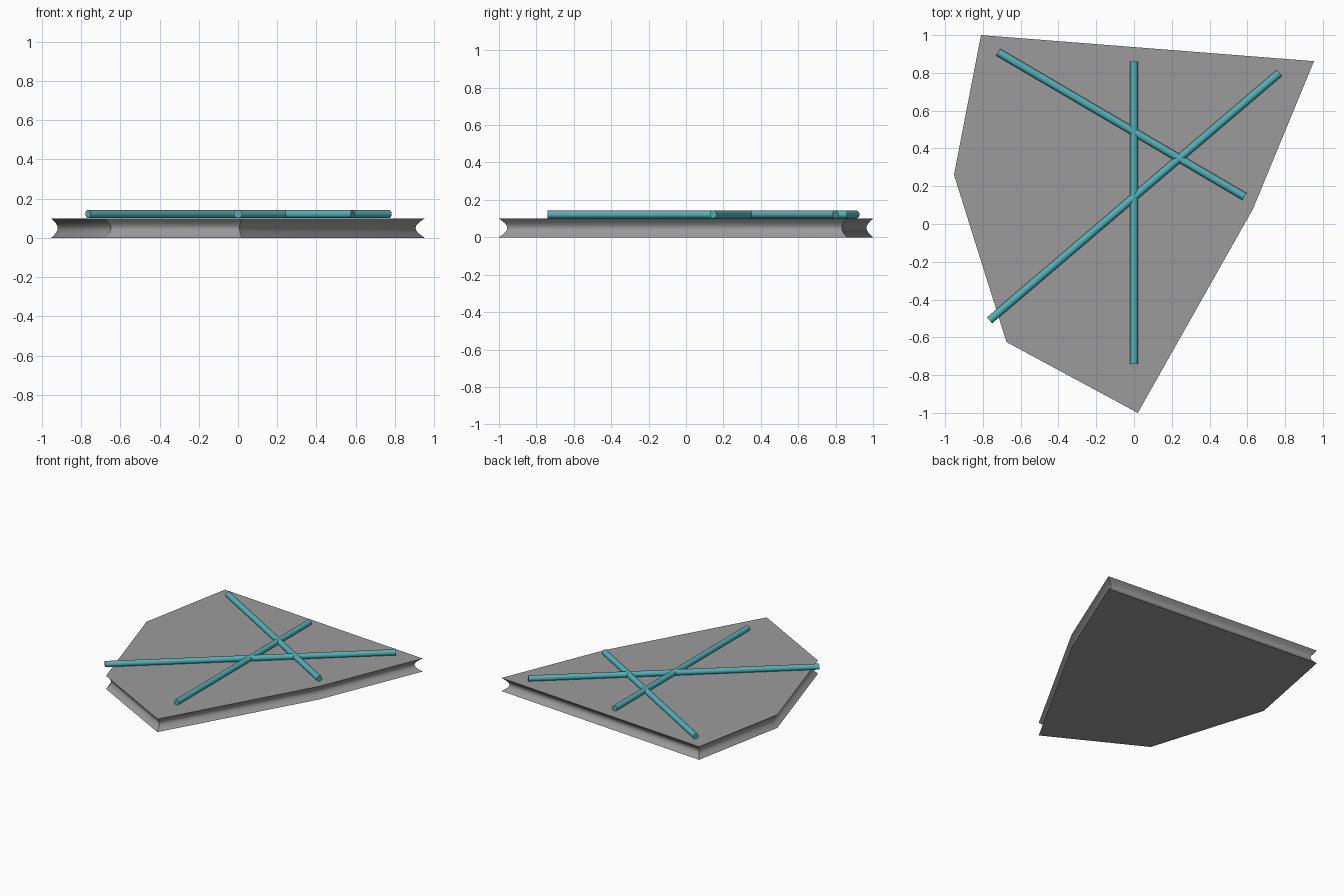
import bpy, bmesh, math
from mathutils import Vector

if "Cube" in bpy.data.objects:
    bpy.data.objects.remove(bpy.data.objects["Cube"])


def material(name, rgb):
    m = bpy.data.materials.new(name)
    m.diffuse_color = (*rgb, 1)
    m.use_nodes = True
    m.node_tree.nodes["Principled BSDF"].inputs["Base Color"].default_value = m.diffuse_color
    return m


STONE = material("grey stone", (0.33, 0.33, 0.33))
TEAL = material("teal", (0.09, 0.43, 0.48))

# Slab outline, counter-clockwise
OUTLINE = [Vector(p) for p in ((-0.81, 1.0), (-0.953, 0.26), (-0.675, -0.625),
                               (0.02, -1.0), (0.63, 0.08), (0.953, 0.862))]
HEIGHT, DEPTH, STEPS = 0.1, 0.033, 8


def inset(points, d):
    """Move every edge inward by d with mitred corners."""
    out = []
    for i, p in enumerate(points):
        a = (p - points[i - 1]).normalized()
        b = (points[(i + 1) % len(points)] - p).normalized()
        na, nb = Vector((-a.y, a.x)), Vector((-b.y, b.x))
        out.append(p + (na + nb) * d / (1 + na.dot(nb)))
    return out


def add_object(name, bm, mat):
    bmesh.ops.recalc_face_normals(bm, faces=bm.faces)
    me = bpy.data.meshes.new(name)
    bm.to_mesh(me)
    bm.free()
    me.materials.append(mat)
    ob = bpy.data.objects.new(name, me)
    bpy.context.collection.objects.link(ob)
    # Smooth curved sides, crisp rims and corners
    bpy.ops.object.select_all(action='DESELECT')
    ob.select_set(True)
    bpy.context.view_layer.objects.active = ob
    bpy.ops.object.shade_smooth_by_angle(angle=math.radians(30))
    return ob


# Slab with a hollowed, concave rim
bm = bmesh.new()
rings = []
for k in range(STEPS + 1):
    t = k / STEPS
    ring = inset(OUTLINE, DEPTH * math.sin(math.pi * t))
    rings.append([bm.verts.new((p.x, p.y, HEIGHT * t)) for p in ring])
for lo, hi in zip(rings, rings[1:]):
    for i in range(len(lo)):
        j = (i + 1) % len(lo)
        bm.faces.new((lo[i], lo[j], hi[j], hi[i]))
bm.faces.new(rings[0][::-1])
bm.faces.new(rings[-1])
add_object("slab", bm, STONE)


# Rods lying across the top
def rod(name, a, b, r=0.021, z=0.122):
    a, b = Vector((*a, z)), Vector((*b, z))
    bm = bmesh.new()
    bmesh.ops.create_cone(bm, cap_ends=True, segments=16, radius1=r, radius2=r,
                          depth=(b - a).length)
    ob = add_object(name, bm, TEAL)
    ob.location = (a + b) / 2
    ob.rotation_euler = (b - a).to_track_quat('Z', 'Y').to_euler()


rod("straight_rod", (0, -0.74), (0, 0.86))
rod("long_diagonal_rod", (-0.765, -0.51), (0.77, 0.80))
rod("short_diagonal_rod", (-0.72, 0.91), (0.585, 0.145))
